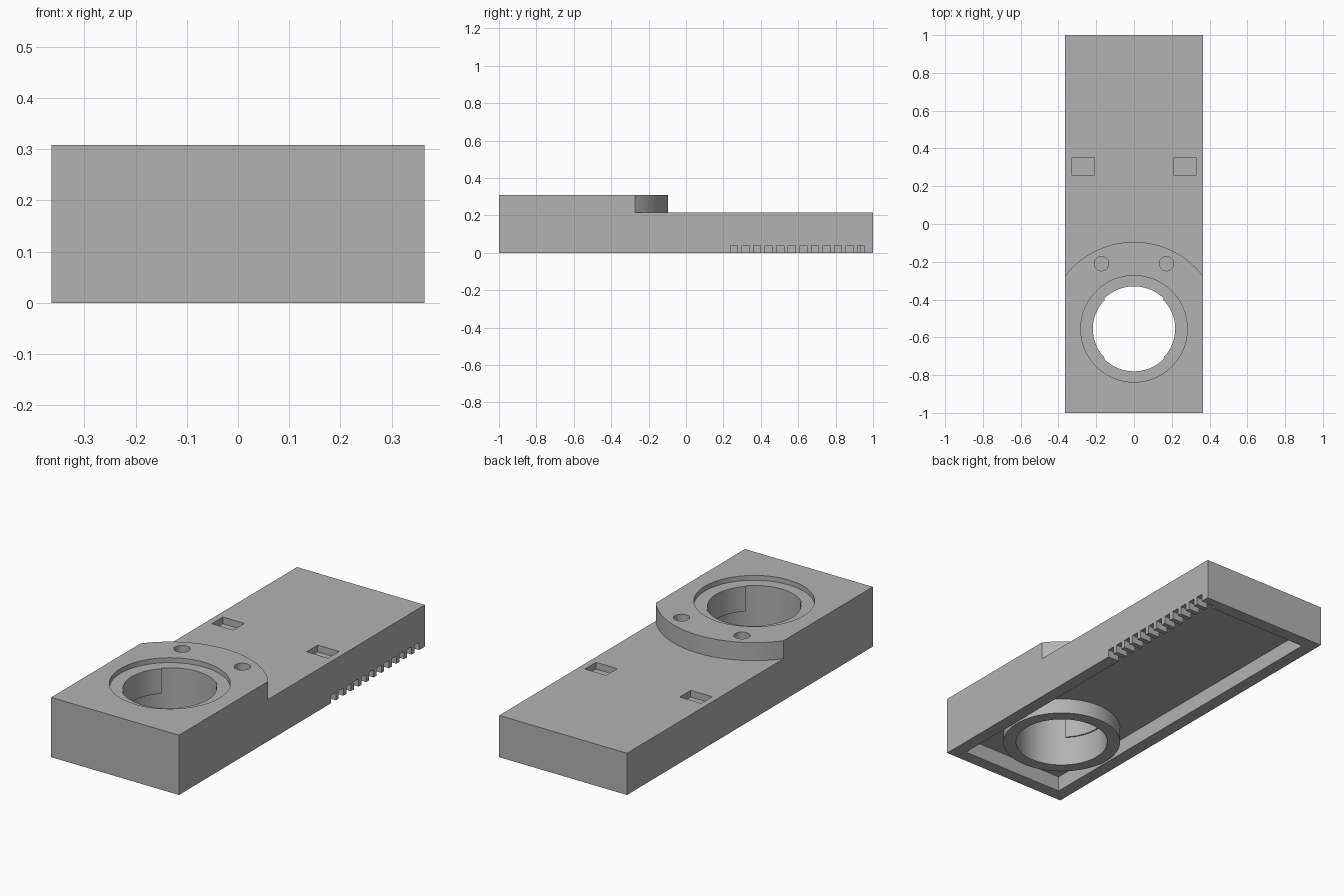
import bpy
import bmesh
from math import cos, sin, radians

old = bpy.data.objects.get("Cube")
if old:
    bpy.data.objects.remove(old, do_unlink=True)

HALF_W, LOW_TOP, HIGH_TOP = 0.364, 0.215, 0.308
WALL, CEILING = 0.066, 0.08
BORE_Y, BORE_R = -0.555, 0.225
FLOOR_Z = HIGH_TOP - 0.025

grey = bpy.data.materials.new("plain_grey")
grey.use_nodes = True
grey.diffuse_color = (0.45, 0.45, 0.45, 1)
grey.node_tree.nodes["Principled BSDF"].inputs["Base Color"].default_value = grey.diffuse_color


def prism(name, points, z0, z1):
    """Extrude an outline in the xy plane from z0 to z1."""
    bm = bmesh.new()
    face = bm.faces.new([bm.verts.new((x, y, z0)) for x, y in points])
    top = bmesh.ops.extrude_face_region(bm, geom=[face])["geom"]
    moved = [v for v in top if isinstance(v, bmesh.types.BMVert)]
    bmesh.ops.translate(bm, verts=moved, vec=(0, 0, z1 - z0))
    bmesh.ops.recalc_face_normals(bm, faces=bm.faces)
    mesh = bpy.data.meshes.new(name)
    bm.to_mesh(mesh)
    bm.free()
    mesh.materials.append(grey)
    obj = bpy.data.objects.new(name, mesh)
    bpy.context.collection.objects.link(obj)
    return obj


def rect(x0, x1, y0, y1):
    return [(x0, y0), (x1, y0), (x1, y1), (x0, y1)]


def arc(r, a0, a1, n, cx=0, cy=BORE_Y):
    angles = [radians(a0 + (a1 - a0) * i / n) for i in range(n + 1)]
    return [(cx + r * cos(a), cy + r * sin(a)) for a in angles]


def circle(r, cx=0, cy=BORE_Y, n=96):
    return arc(r, 0, 360, n, cx, cy)[:-1]


def cut(target, points, z0, z1):
    """Subtract a prism from the target and remove the cutter."""
    cutter = prism("cutter", points, z0, z1)
    cutter.hide_render = True
    mod = target.modifiers.new("cut", 'BOOLEAN')
    mod.operation, mod.solver, mod.object = 'DIFFERENCE', 'EXACT', cutter
    bpy.context.view_layer.objects.active = target
    bpy.ops.object.modifier_apply(modifier=mod.name)
    bpy.data.objects.remove(cutter, do_unlink=True)


def smooth(obj):
    bpy.ops.object.select_all(action='DESELECT')
    obj.select_set(True)
    bpy.context.view_layer.objects.active = obj
    bpy.ops.object.shade_smooth_by_angle(angle=radians(30))


# Body block, lowered behind the rounded shoulder
body = prism("body", rect(-HALF_W, HALF_W, -1, 1), 0, HIGH_TOP)
shoulder = arc(0.46, 30, 150, 48)
cut(body, shoulder + [(-0.5, shoulder[-1][1]), (-0.5, 1.2), (0.5, 1.2), (0.5, shoulder[0][1])],
    LOW_TOP, 0.5)

# Hollow underside
inner = HALF_W - WALL
cut(body, rect(-inner, inner, WALL - 1, 1 - WALL), -0.1, CEILING)

# Bore with a shallow seat around it
cut(body, circle(0.282), FLOOR_Z, 0.5)
cut(body, circle(BORE_R), -0.1, 0.5)

# Blind pockets and round holes on both sides
for side in (-1, 1):
    x = side * 0.27
    cut(body, rect(x - 0.061, x + 0.061, 0.26, 0.35), LOW_TOP - 0.035, 0.4)
    cut(body, circle(0.038, side * 0.172, -0.21, 32), HIGH_TOP - 0.035, 0.5)

# Row of notches through the left wall
for i in range(12):
    y = 0.238 + i * 0.0617
    cut(body, rect(inner - 0.02, HALF_W + 0.1, y, y + 0.038), -0.1, 0.04)
smooth(body)

# Collar below the bore
collar = prism("bore_collar", circle(0.288), 0, CEILING)
cut(collar, circle(BORE_R), -0.1, 0.5)
smooth(collar)

# Thin tabs inside the bore
for name, a in (("left_bore_tab", 0), ("right_bore_tab", 180)):
    tab = prism(name, arc(0.218, a - 45, a + 45, 24) + arc(BORE_R + 0.002, a + 45, a - 45, 24),
                0.155, FLOOR_Z)
    smooth(tab)
